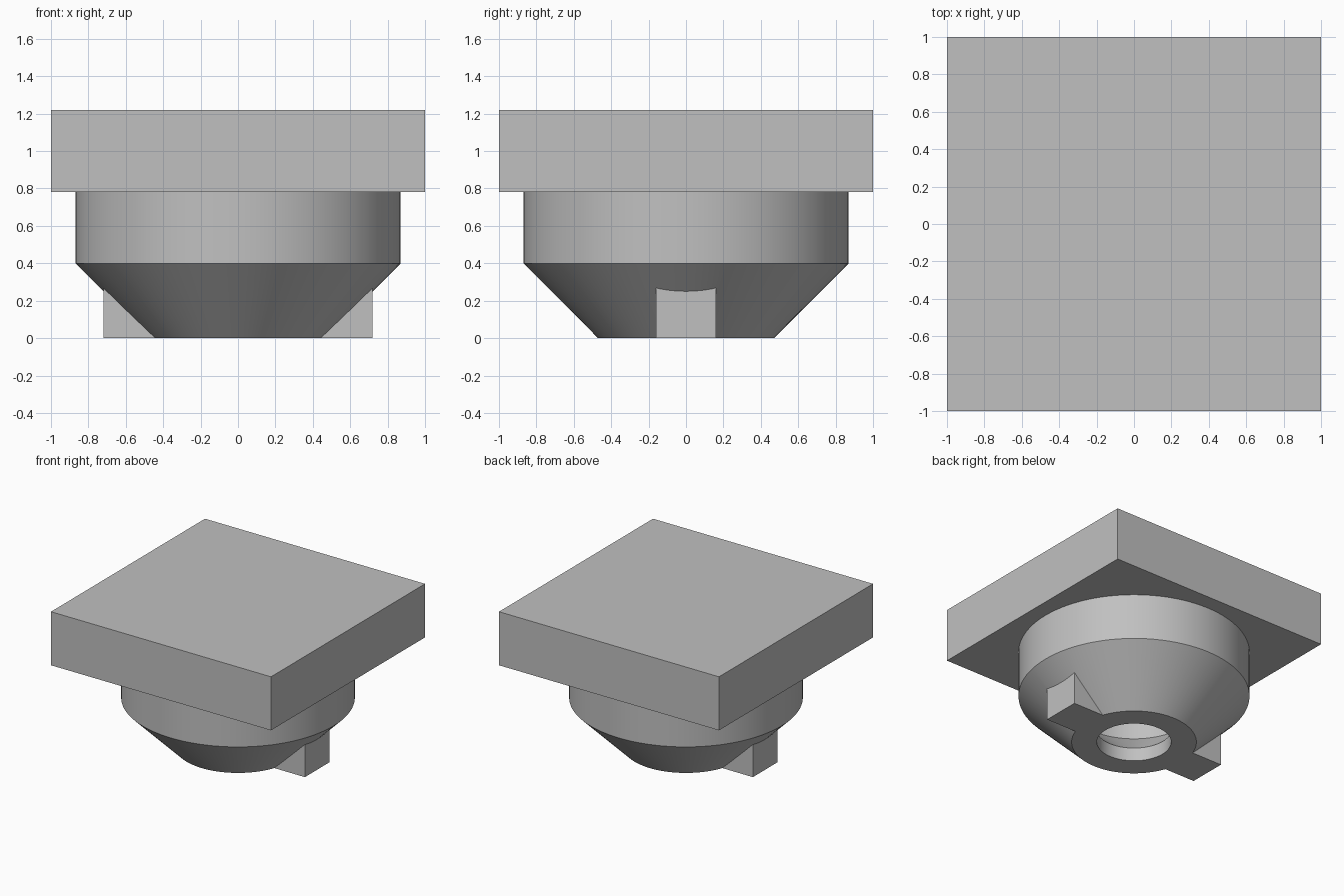
import bpy, bmesh, math
from mathutils import Matrix

if "Cube" in bpy.data.objects:
    bpy.data.objects.remove(bpy.data.objects["Cube"])

grey = bpy.data.materials.new("plain grey")
grey.diffuse_color = (0.53, 0.53, 0.53, 1)
grey.use_nodes = True
grey.node_tree.nodes["Principled BSDF"].inputs["Base Color"].default_value = grey.diffuse_color
SEGMENTS = 96


def finish(name, bm):
    bmesh.ops.recalc_face_normals(bm, faces=bm.faces)
    mesh = bpy.data.meshes.new(name)
    bm.to_mesh(mesh)
    bm.free()
    mesh.materials.append(grey)
    obj = bpy.data.objects.new(name, mesh)
    bpy.context.collection.objects.link(obj)
    return obj


def box(bm, x0, x1, y0, y1, z0, z1):
    centre = Matrix.Translation(((x0 + x1) / 2, (y0 + y1) / 2, (z0 + z1) / 2))
    size = Matrix.Diagonal((x1 - x0, y1 - y0, z1 - z0, 1))
    bmesh.ops.create_cube(bm, size=1, matrix=centre @ size)


def revolve(name, profile):
    # Closed (radius, height) outline turned about the z axis
    bm = bmesh.new()
    rings = []
    for i in range(SEGMENTS):
        a = 2 * math.pi * i / SEGMENTS
        rings.append([bm.verts.new((r * math.cos(a), r * math.sin(a), z))
                      for r, z in profile])
    n = len(profile)
    for i in range(SEGMENTS):
        p, q = rings[i], rings[(i + 1) % SEGMENTS]
        for j in range(n):
            k = (j + 1) % n
            bm.faces.new((p[j], q[j], q[k], p[k]))
    return finish(name, bm)


# Square top plate
bm = bmesh.new()
box(bm, -1, 1, -1, 1, 0.78, 1.22)
finish("top_plate", bm)

# Hollow round body: cone, cylinder, and a flared bore from below
body = revolve("tapered_body", [
    (0.28, 0), (0.47, 0), (0.87, 0.40), (0.87, 0.785),
    (0.47, 0.785), (0.47, 0.30), (0.28, 0.11)])

# Two lugs on the left and right of the cone
bm = bmesh.new()
for side in (-1, 1):
    xs = sorted((side * 0.42, side * 0.72))
    box(bm, xs[0], xs[1], -0.16, 0.16, 0, 0.10)
lugs = finish("side_lugs", bm)
# raise the outer top edge only, so the lug stays inside the cone wall
for v in lugs.data.vertices:
    if v.co.z > 0.05 and abs(v.co.x) > 0.6:
        v.co.z = 0.29
lugs.hide_render = True

# Fuse the lugs into the body
union = body.modifiers.new("fuse_lugs", 'BOOLEAN')
union.operation = 'UNION'
union.solver = 'EXACT'
union.object = lugs
bpy.context.view_layer.objects.active = body
body.select_set(True)
bpy.ops.object.modifier_apply(modifier=union.name)
bpy.data.objects.remove(lugs)
bpy.ops.object.shade_smooth_by_angle(angle=math.radians(25))
